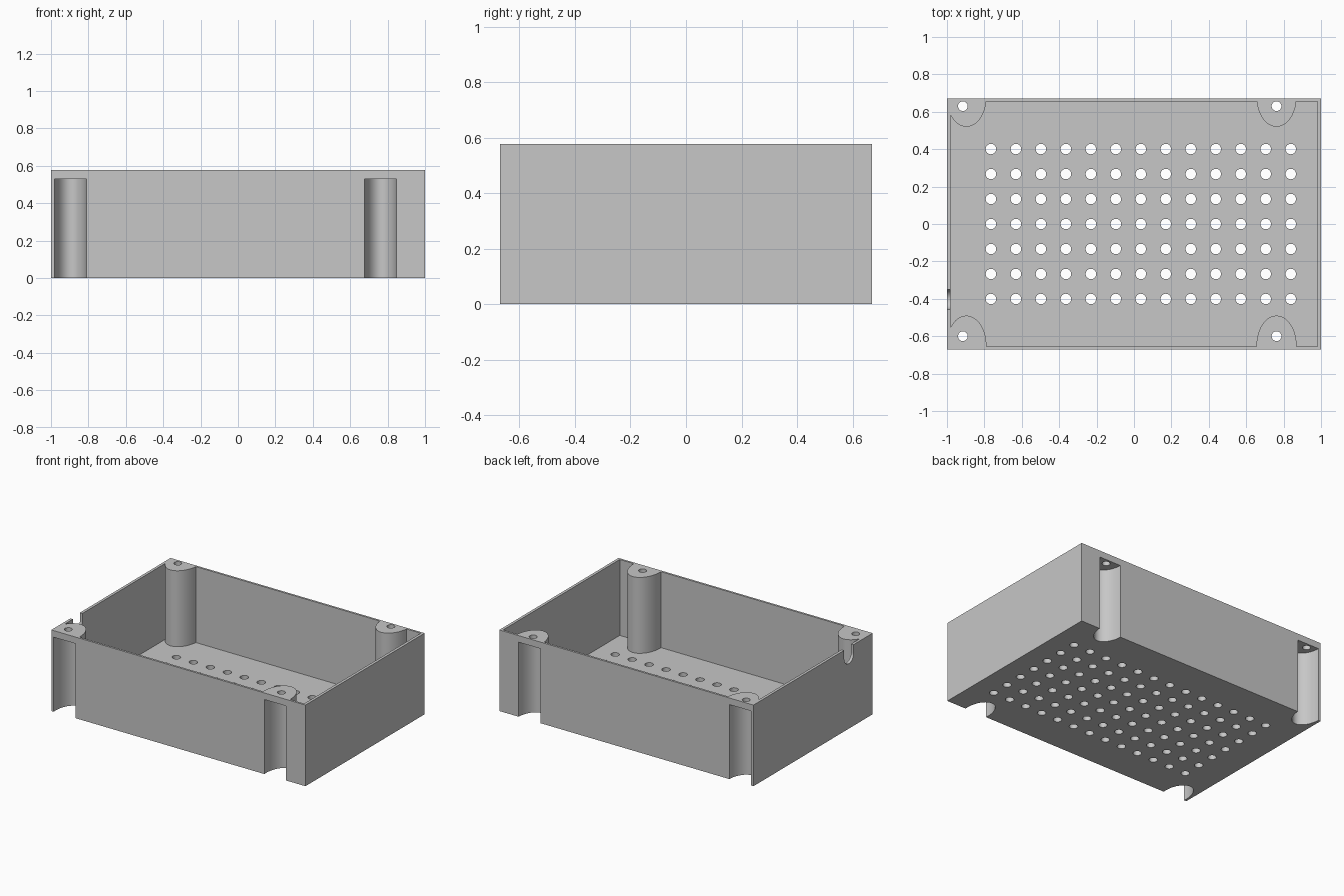
import bpy, bmesh, math
from mathutils import Matrix

if "Cube" in bpy.data.objects:
    bpy.data.objects.remove(bpy.data.objects["Cube"], do_unlink=True)

HX, HY, H = 1.0, 0.67, 0.577          # half length, half width, height
WALL_X, WALL_Y, FLOOR = 0.98, 0.655, 0.037
RECESS_TOP = 0.53

# Screw post centres (x, y) and the screw hole position for each
POSTS = [(x, y) for x in (-0.896, 0.762) for y in (-0.65, 0.68)]
SCREWS = [(x, y) for x in (-0.915, 0.762) for y in (-0.60, 0.63)]


def make_object(name, bm):
    mesh = bpy.data.meshes.new(name)
    bmesh.ops.recalc_face_normals(bm, faces=bm.faces)
    bm.to_mesh(mesh)
    bm.free()
    obj = bpy.data.objects.new(name, mesh)
    bpy.context.collection.objects.link(obj)
    return obj


def box(name, hx, hy, z0, z1):
    bm = bmesh.new()
    m = Matrix.Translation((0, 0, (z0 + z1) / 2)) @ Matrix.Diagonal((2 * hx, 2 * hy, z1 - z0, 1))
    bmesh.ops.create_cube(bm, size=1, matrix=m)
    return make_object(name, bm)


def cylinders(name, centres, rx, ry, z0, z1, sides):
    """Upright elliptical cylinders, all in one mesh."""
    bm = bmesh.new()
    for x, y in centres:
        m = Matrix.Translation((x, y, (z0 + z1) / 2)) @ Matrix.Diagonal((rx, ry, z1 - z0, 1))
        bmesh.ops.create_cone(bm, cap_ends=True, segments=sides, radius1=1,
                              radius2=1, depth=1, matrix=m)
    return make_object(name, bm)


def slot(name, y, z, r, x0, x1):
    """U-shaped cutter, open at the top, running along x."""
    outline = [(y + r, H + 0.1), (y - r, H + 0.1)]
    for i in range(17):
        a = math.pi * (1 + i / 16)
        outline.append((y + r * math.cos(a), z + r * math.sin(a)))
    bm = bmesh.new()
    face = bm.faces.new([bm.verts.new((x0, py, pz)) for py, pz in outline])
    ext = bmesh.ops.extrude_face_region(bm, geom=[face])
    moved = [v for v in ext["geom"] if isinstance(v, bmesh.types.BMVert)]
    bmesh.ops.translate(bm, verts=moved, vec=(x1 - x0, 0, 0))
    return make_object(name, bm)


def cut(target, cutter):
    """Subtract the cutter from the target and discard it."""
    mod = target.modifiers.new("cut", 'BOOLEAN')
    mod.operation, mod.solver, mod.object = 'DIFFERENCE', 'EXACT', cutter
    cutter.hide_render = True
    bpy.context.view_layer.objects.active = target
    bpy.ops.object.modifier_apply(modifier=mod.name)
    bpy.data.objects.remove(cutter, do_unlink=True)


# Box body, hollowed by a cavity that leaves the four posts standing
body = box("enclosure_body", HX, HY, 0, H)
cavity = box("cavity", WALL_X, WALL_Y, FLOOR, H + 0.1)
cut(cavity, cylinders("posts", POSTS, 0.107, 0.16, -0.1, H + 0.3, 64))
cut(body, cavity)

# Recesses under the posts, open to the outside walls and the bottom
cut(body, cylinders("recesses", POSTS, 0.0865, 0.14, -0.1, RECESS_TOP, 64))

# Screw holes through the post tops
cut(body, cylinders("screw_holes", SCREWS, 0.026, 0.026, 0.45, H + 0.1, 32))

# Grid of ventilation holes in the floor
STEP = 0.1336
vents = [(-0.765 + i * STEP, j * STEP) for i in range(13) for j in range(-3, 4)]
cut(body, cylinders("vent_holes", vents, 0.028, 0.028, -0.1, 0.1, 24))

# Cable notch in the side wall
cut(body, slot("cable_notch", -0.403, 0.516, 0.053, -1.05, -0.96))

# Material and shading
mat = bpy.data.materials.new("light_grey_plastic")
mat.use_nodes = True
colour = (0.57, 0.57, 0.57, 1)
mat.diffuse_color = colour
mat.node_tree.nodes["Principled BSDF"].inputs["Base Color"].default_value = colour
body.data.materials.clear()
body.data.materials.append(mat)
for poly in body.data.polygons:
    poly.material_index = 0

bpy.ops.object.select_all(action='DESELECT')
body.select_set(True)
bpy.context.view_layer.objects.active = body
bpy.ops.object.shade_smooth_by_angle(angle=math.radians(30))
